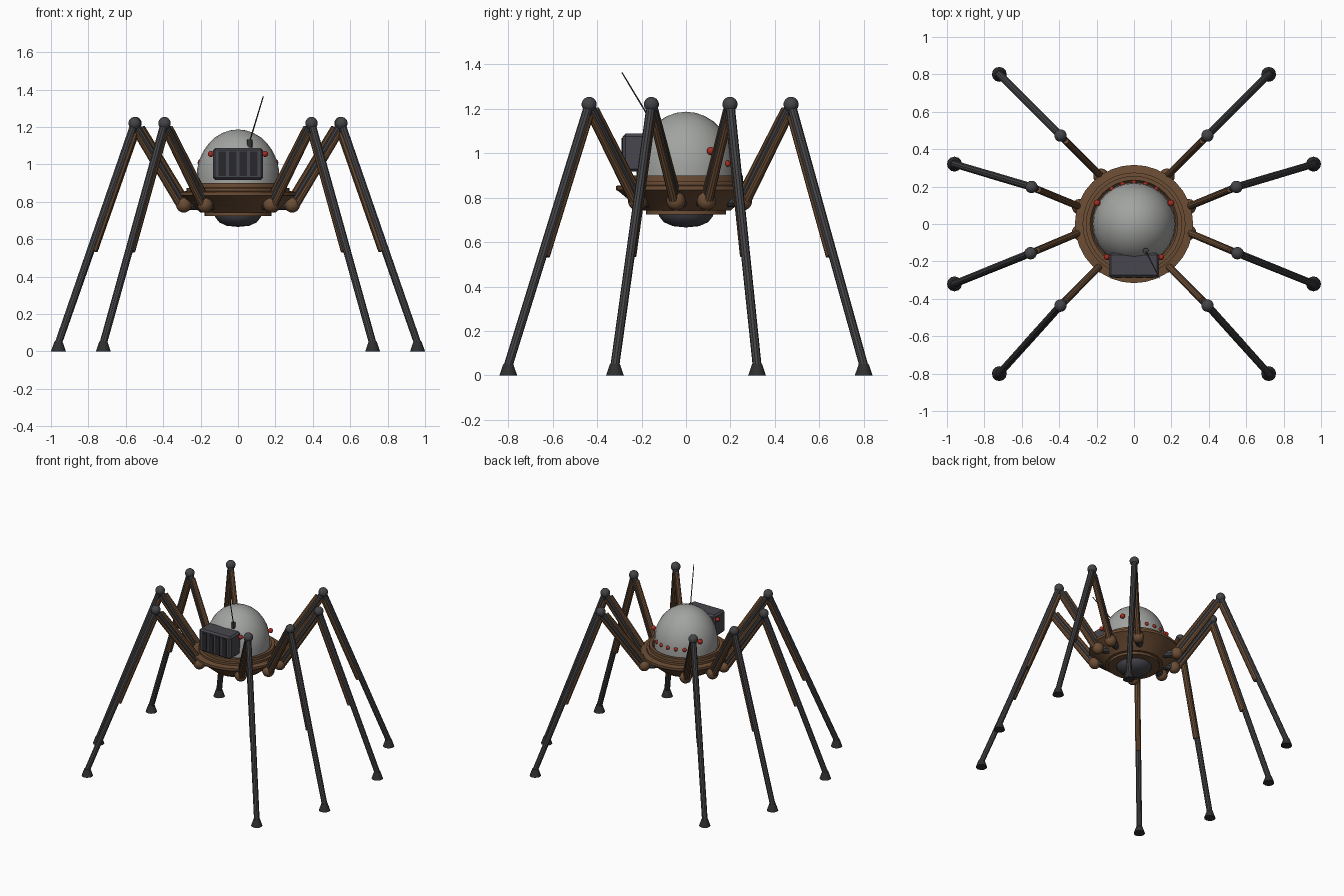
import bpy, bmesh, math
from mathutils import Vector, Matrix

if "Cube" in bpy.data.objects:
    bpy.data.objects.remove(bpy.data.objects["Cube"])


def mat(name, r, g, b):
    m = bpy.data.materials.new(name)
    m.diffuse_color = (r, g, b, 1)
    m.use_nodes = True
    m.node_tree.nodes["Principled BSDF"].inputs["Base Color"].default_value = m.diffuse_color
    return m


BROWN = mat("rust brown", 0.15, 0.075, 0.035)
STEEL = mat("dark steel", 0.058, 0.058, 0.064)
BOXGREY = mat("box grey", 0.062, 0.062, 0.075)
BLACK = mat("slot black", 0.022, 0.022, 0.026)
FOOT = mat("foot rubber", 0.028, 0.028, 0.03)
DOME = mat("pale dome grey", 0.36, 0.37, 0.355)
RED = mat("eye red", 0.38, 0.025, 0.015)


def finish(name, bm, material, smooth=True):
    bmesh.ops.recalc_face_normals(bm, faces=bm.faces)
    me = bpy.data.meshes.new(name)
    bm.to_mesh(me)
    bm.free()
    me.materials.append(material)
    ob = bpy.data.objects.new(name, me)
    bpy.context.collection.objects.link(ob)
    if smooth:
        bpy.context.view_layer.objects.active = ob
        ob.select_set(True)
        bpy.ops.object.shade_smooth_by_angle(angle=math.radians(35))
        ob.select_set(False)
    return ob


def ball(name, loc, r, material, seg=12, scale=(1, 1, 1)):
    bm = bmesh.new()
    m = Matrix.Translation(loc) @ Matrix.Diagonal((*scale, 1))
    bmesh.ops.create_uvsphere(bm, u_segments=seg, v_segments=seg // 2 + 2, radius=r, matrix=m)
    return finish(name, bm, material)


def rod(name, a, b, r1, r2, material, seg=10):
    a, b = Vector(a), Vector(b)
    d = b - a
    m = Matrix.Translation((a + b) / 2) @ d.to_track_quat('Z', 'Y').to_matrix().to_4x4()
    bm = bmesh.new()
    bmesh.ops.create_cone(bm, cap_ends=True, segments=seg, radius1=r1, radius2=r2,
                          depth=d.length, matrix=m)
    return finish(name, bm, material)


def box(name, loc, size, material, bevel=0.0):
    bm = bmesh.new()
    bmesh.ops.create_cube(bm, size=1, matrix=Matrix.Translation(loc) @ Matrix.Diagonal((*size, 1)))
    if bevel:
        bmesh.ops.bevel(bm, geom=bm.edges[:], offset=bevel, segments=1, affect='EDGES')
    return finish(name, bm, material, False)


def lathe(name, profile, material, seg=32):
    bm = bmesh.new()
    vs = [bm.verts.new((r, 0, z)) for r, z in profile]
    es = [bm.edges.new(p) for p in zip(vs, vs[1:])]
    bmesh.ops.spin(bm, geom=vs + es, cent=(0, 0, 0), axis=(0, 0, 1),
                   angle=2 * math.pi, steps=seg)
    bmesh.ops.remove_doubles(bm, verts=bm.verts, dist=1e-4)
    return finish(name, bm, material)


# Body: dish, upper dome, belly cap
lathe("body_dish", [(0, 0.725), (0.18, 0.725), (0.18, 0.742), (0.20, 0.742), (0.305, 0.83),
                    (0.316, 0.835), (0.316, 0.853), (0.275, 0.858), (0.275, 0.874),
                    (0.257, 0.876), (0.257, 0.90), (0.235, 0.90), (0.225, 0.885), (0, 0.885)], BROWN)
A, B, ZC = 0.222, 0.257, 0.93
lathe("dome", [(0.222, 0.88)] + [(A * math.cos(t), ZC + B * math.sin(t))
      for t in [math.pi / 2 * i / 8 for i in range(8)]] + [(0, ZC + B)], DOME, 24)
lathe("belly_cap", [(0.125, 0.73), (0.12, 0.715), (0.10, 0.69), (0.06, 0.672), (0, 0.666)], BOXGREY, 20)

# Equipment box with vertical slots on the front
box("equipment_box", (0, -0.22, 1.003), (0.268, 0.13, 0.17), BOXGREY, 0.012)
for i in range(4):
    box("box_slot", ((i - 1.5) * 0.056, -0.286, 1.003), (0.038, 0.008, 0.13), BLACK)

# Antenna
rod("antenna_base", (0.063, -0.145, 1.09), (0.063, -0.145, 1.133), 0.016, 0.016, STEEL)
rod("antenna", (0.063, -0.145, 1.125), (0.135, -0.288, 1.363), 0.004, 0.003, STEEL, 6)

# Eyes: two large pairs and a small row at the back
for s in (-1, 1):
    ball("side_eye", (s * 0.198, 0.112, 1.01), 0.018, RED)
    ball("front_eye", (s * 0.145, -0.177, 1.056), 0.016, RED)
for i in range(-2, 3):
    t = math.radians(i * 16.2)
    ball("back_eye", (0.221 * math.sin(t), 0.221 * math.cos(t), 0.953), 0.014, RED)

# Legs: hip, knee, foot positions for one side, mirrored
LEGS = [((0.176, 0.255), (0.393, 0.473), (0.72, 0.80)),
        ((0.290, 0.092), (0.548, 0.198), (0.96, 0.32)),
        ((0.290, -0.045), (0.553, -0.156), (0.96, -0.32)),
        ((0.176, -0.218), (0.393, -0.436), (0.72, -0.80))]
for h, k, f in LEGS:
    for s in (-1, 1):
        hip = Vector((s * h[0], h[1], 0.785))
        knee = Vector((s * k[0], k[1], 1.22))
        foot = Vector((s * f[0], f[1], 0.045))
        out = Vector((foot.x - hip.x, foot.y - hip.y, 0)).normalized()
        ball("hip_joint", hip, 0.043, BROWN, 14)
        rod("hip_mount", hip - out * 0.1, hip, 0.028, 0.028, STEEL)
        ball("knee_joint", knee, 0.034, STEEL, 14)
        # Upper leg: steel core between two brown bars
        rod("upper_leg_core", hip, knee, 0.02, 0.02, STEEL)
        d = knee - hip
        side = d.cross(Vector((0, 0, 1))).normalized()
        n = side.cross(d).normalized()
        for o in (-0.021, 0.021):
            rod("upper_leg_bar", hip + d * 0.04 + n * o, hip + d * 0.92 + n * o, 0.02, 0.016, BROWN)
        # Lower leg: steel rod with a brown bar on the inner side
        rod("lower_leg", knee, foot, 0.021, 0.02, STEEL)
        d = foot - knee
        side = d.cross(Vector((0, 0, 1))).normalized()
        n = side.cross(d).normalized()
        if n.dot(out) > 0:
            n = -n
        rod("lower_leg_bar", knee + d * 0.04 + n * 0.017, knee + d * 0.575 + n * 0.017,
            0.021, 0.021, BROWN)
        rod("foot", (foot.x, foot.y, 0), (foot.x, foot.y, 0.052), 0.04, 0.022, FOOT, 12)
